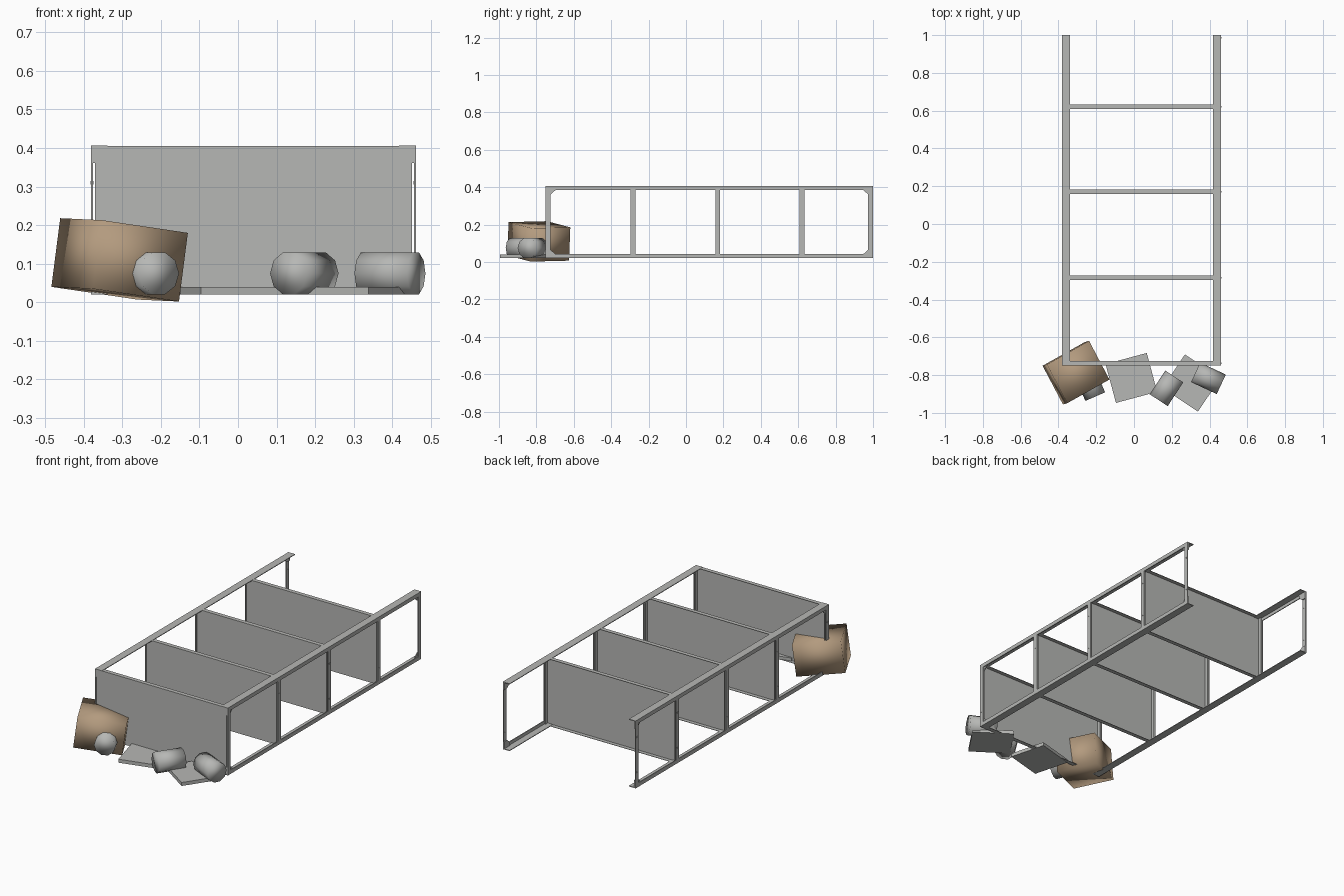
import bpy, bmesh
from math import radians, atan2
from mathutils import Matrix, Vector

cube = bpy.data.objects.get("Cube")
if cube:
    bpy.data.objects.remove(cube, do_unlink=True)


def material(name, rgb):
    m = bpy.data.materials.new(name)
    m.use_nodes = True
    m.diffuse_color = (*rgb, 1)
    m.node_tree.nodes["Principled BSDF"].inputs["Base Color"].default_value = (*rgb, 1)
    return m


STEEL = material("grey_steel", (0.47, 0.475, 0.46))
CARD = material("brown_cardboard", (0.45, 0.325, 0.21))


def finish(name, bm, mat=STEEL, smooth=False):
    for f in bm.faces:
        f.smooth = smooth
    mesh = bpy.data.meshes.new(name)
    bm.to_mesh(mesh)
    bm.free()
    mesh.materials.append(mat)
    ob = bpy.data.objects.new(name, mesh)
    bpy.context.collection.objects.link(ob)
    return ob


def cube_between(lo, hi):
    """Box mesh between two opposite corners."""
    lo, hi = Vector(lo), Vector(hi)
    bm = bmesh.new()
    bmesh.ops.create_cube(bm, size=1, matrix=Matrix.Translation((lo + hi) / 2)
                          @ Matrix.Diagonal((*(hi - lo), 1)))
    return bm


def block(name, lo, hi):
    return finish(name, cube_between(lo, hi))


def tray(name, lo, hi):
    """Thin sheet-metal pan, open towards the back."""
    bm = cube_between(lo, hi)
    back = max(bm.faces, key=lambda f: f.calc_center_median().y)
    bmesh.ops.delete(bm, geom=[back], context='FACES_ONLY')
    mod = finish(name, bm).modifiers.new("sheet", 'SOLIDIFY')
    mod.thickness = 0.003
    mod.offset = -1


def prism_x(name, points, x0, x1):
    """Extrude a y-z outline along x."""
    bm = bmesh.new()
    face = bm.faces.new([bm.verts.new((x0, y, z)) for y, z in points])
    new = bmesh.ops.extrude_face_region(bm, geom=[face])["geom"]
    bmesh.ops.translate(bm, vec=(x1 - x0, 0, 0),
                        verts=[v for v in new if isinstance(v, bmesh.types.BMVert)])
    bmesh.ops.recalc_face_normals(bm, faces=bm.faces)
    finish(name, bm)


# Overall frame extents; the rack lies on its back
MID, HALF = 0.04, 0.421
Y0, Y1, Z0, Z1 = -0.75, 1.0, 0.02, 0.406
T = 0.005
shelf_ys = [-0.737, -0.284, 0.17, 0.62]

# Shelves
for i, y in enumerate(shelf_ys):
    tray(f"shelf_{i + 1}", (MID - HALF + 2 * T, y - 0.012, Z0 + 0.001),
         (MID + HALF - 2 * T, y + 0.012, Z1 - 0.001))

# Side frames: angle rails, cross posts, corner gussets and bolts
for side, s in (("left", 1), ("right", -1)):
    outer = MID + s * HALF
    inner = outer - s * 0.043
    web = outer - s * T
    x0, x1 = sorted((outer, inner))
    w0, w1 = sorted((outer, web))
    for level, z, d in (("lower", Z0, 1), ("upper", Z1, -1)):
        a, b = sorted((z, z + d * 0.004))
        block(f"{side}_{level}_rail_plate", (x0, Y0, a), (x1, Y1, b))
        a, b = sorted((z, z + d * 0.022))
        block(f"{side}_{level}_rail_flange", (w0, Y0, a), (w1, Y1, b))
        for end, y, e in (("front", Y0, 1), ("back", Y1, -1)):
            g0, g1 = sorted((web, web - s * 0.005))
            prism_x(f"{side}_{level}_{end}_gusset",
                    [(y, z), (y + e * 0.052, z), (y + e * 0.052, z + d * 0.022),
                     (y + e * 0.026, z + d * 0.045), (y, z + d * 0.045)], g0, g1)
    for i, y in enumerate(shelf_ys + [Y1 - 0.013]):
        block(f"{side}_post_{i + 1}", (w0, y - 0.013, Z0), (w1, y + 0.013, Z1))
        for z in (0.11, 0.31):
            block(f"{side}_bolt_{i + 1}", (w0 - 0.001, y - 0.004, z - 0.004),
                  (w1 + 0.001, y + 0.004, z + 0.004))

# Tilted cardboard box with softly shaded corners
axes = [Vector((0.223, 0.125, -0.033)), Vector((-0.108, 0.205, 0.005)),
        Vector((0.023, 0.007, 0.178))]
frame = Matrix(axes).transposed().to_4x4()
bm = bmesh.new()
bmesh.ops.create_cube(bm, size=1, matrix=Matrix.Translation((-0.307, -0.787, 0.11)) @ frame)
finish("cardboard_box", bm, CARD, smooth=True)

# Fallen tins: centre and the direction each one lies in
for i, (x, y, dx, dy) in enumerate([(-0.235, -0.845, 0.4, -0.92),
                                    (0.172, -0.87, 0.55, 0.84),
                                    (0.394, -0.817, 0.9, -0.42)]):
    bm = bmesh.new()
    bmesh.ops.create_cone(bm, cap_ends=True, segments=10, radius1=0.057, radius2=0.057,
                          depth=0.15, matrix=Matrix.Translation((x, y, 0.075))
                          @ Matrix.Rotation(atan2(dy, dx), 4, 'Z')
                          @ Matrix.Rotation(radians(90), 4, 'Y'))
    finish(f"tin_{i + 1}", bm, smooth=True)

# Flat square slabs on the floor
for i, (x, y, turn) in enumerate([(-0.014, -0.815, 15), (0.304, -0.842, -34)]):
    bm = bmesh.new()
    bmesh.ops.create_cube(bm, size=1, matrix=Matrix.Translation((x, y, 0.03))
                          @ Matrix.Rotation(radians(turn), 4, 'Z')
                          @ Matrix.Diagonal((0.226, 0.213, 0.02, 1)))
    finish(f"slab_{i + 1}", bm)
